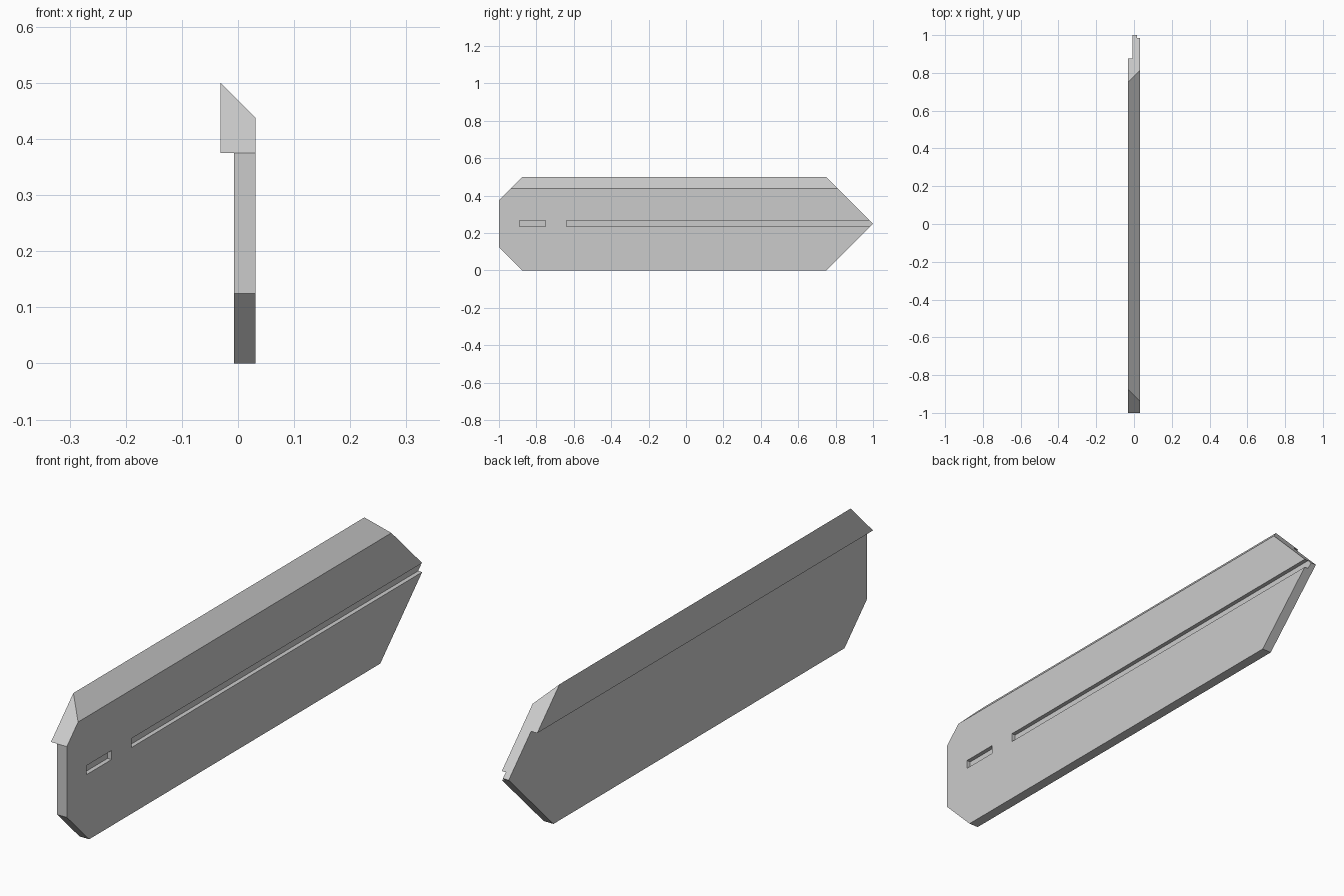
import bpy, bmesh
from mathutils import Vector

cube = bpy.data.objects.get("Cube")
if cube:
    bpy.data.objects.remove(cube, do_unlink=True)

HALF = 0.031      # half of the full thickness
BACK = -0.007     # rear face of the thin plate
LEDGE = 0.375     # underside of the thick upper rail
FLOOR = 0.0155    # bottom of the grooves

grey = bpy.data.materials.new("plain grey")
grey.use_nodes = True
colour = (0.6, 0.6, 0.6, 1)
grey.diffuse_color = colour
grey.node_tree.nodes["Principled BSDF"].inputs["Base Color"].default_value = colour


def prism(name, outline, x0, x1, bevel=False):
    """Extrude a (y, z) outline from x0 to x1."""
    bm = bmesh.new()
    face = bm.faces.new([bm.verts.new((x0, y, z)) for y, z in outline])
    new = bmesh.ops.extrude_face_region(bm, geom=[face])["geom"]
    bmesh.ops.translate(bm, vec=(x1 - x0, 0, 0),
                        verts=[v for v in new if isinstance(v, bmesh.types.BMVert)])
    if bevel:
        # Sloping top edge, cut at 45 degrees
        cut = bmesh.ops.bisect_plane(
            bm, geom=bm.verts[:] + bm.edges[:] + bm.faces[:], dist=1e-5,
            plane_co=Vector((-HALF, 0, 0.5)), plane_no=Vector((1, 0, 1)), clear_outer=True)
        bmesh.ops.holes_fill(bm, edges=[e for e in bm.edges if e.is_boundary])
        bmesh.ops.remove_doubles(bm, verts=bm.verts[:], dist=1e-5)
    bmesh.ops.recalc_face_normals(bm, faces=bm.faces[:])
    mesh = bpy.data.meshes.new(name)
    bm.to_mesh(mesh)
    bm.free()
    mesh.materials.append(grey)
    obj = bpy.data.objects.new(name, mesh)
    bpy.context.collection.objects.link(obj)
    return obj


def box(name, x0, x1, y0, y1, z0, z1):
    return prism(name, [(y0, z0), (y1, z0), (y1, z1), (y0, z1)], x0, x1)


# Pointed panel with clipped corners at the front
outline = [(-1, 0.125), (-0.875, 0), (0.75, 0), (1, 0.25),
           (0.75, 0.5), (-0.875, 0.5), (-1, LEDGE)]
panel = prism("pointed_panel", outline, -HALF, HALF, bevel=True)

# Rear recess below the rail, short groove, long groove open at the tip
cutters = [
    box("rear_recess", -0.2, BACK, -1.2, 1.2, -0.2, LEDGE),
    box("short_groove", FLOOR, 0.2, -0.89, -0.75, 0.234, 0.266),
    box("long_groove", FLOOR, 0.2, -0.64, 1.2, 0.234, 0.266),
]
for cutter in cutters:
    mod = panel.modifiers.new(cutter.name, "BOOLEAN")
    mod.operation = "DIFFERENCE"
    mod.solver = "EXACT"
    mod.object = cutter

# Apply the cuts and remove the cutters
bpy.context.view_layer.update()
evaluated = panel.evaluated_get(bpy.context.evaluated_depsgraph_get())
result = bpy.data.meshes.new_from_object(evaluated)
panel.modifiers.clear()
panel.data = result
for cutter in cutters:
    bpy.data.objects.remove(cutter, do_unlink=True)
